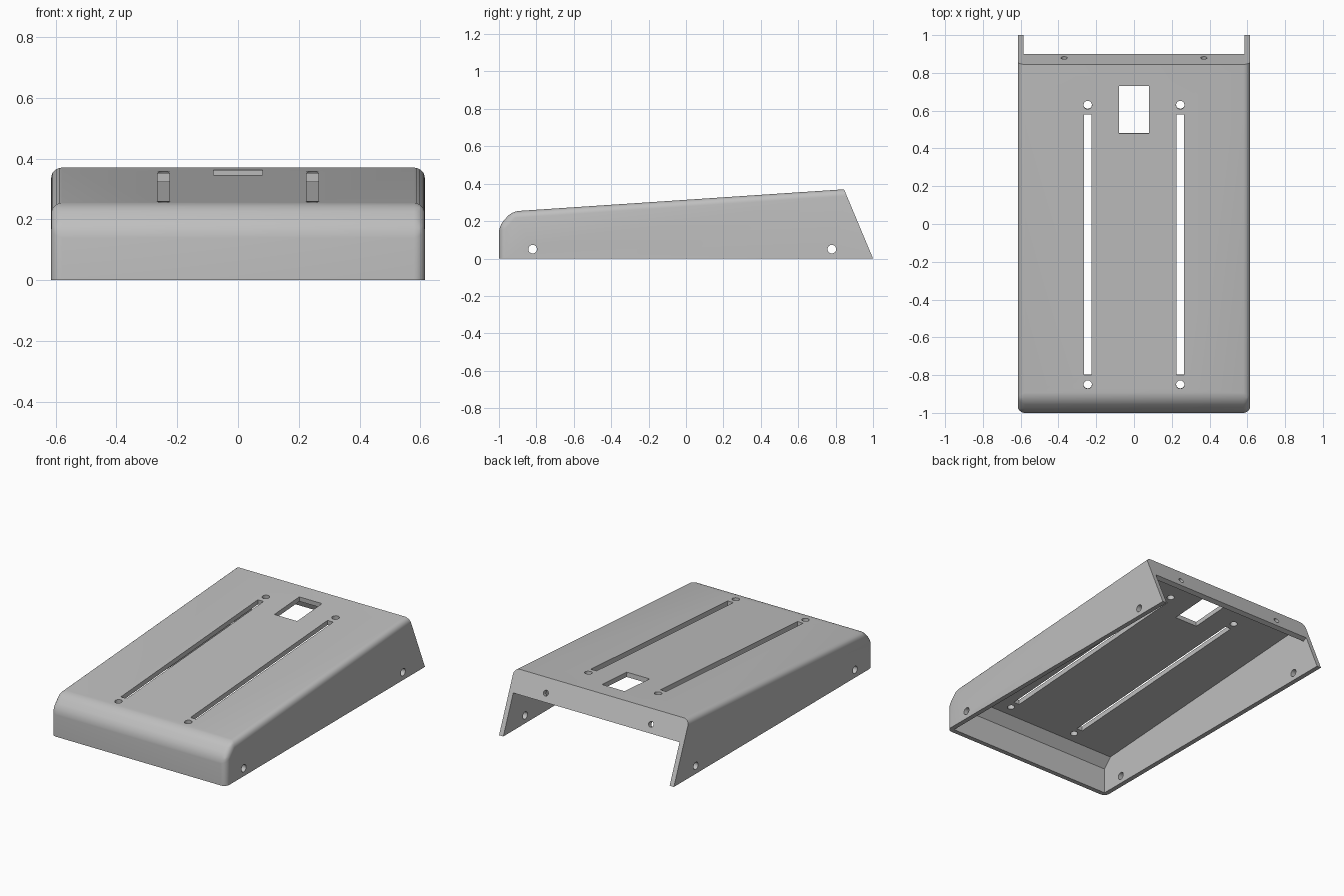
import bpy, bmesh, math
from mathutils import Matrix

cube = bpy.data.objects.get("Cube")
if cube:
    bpy.data.objects.remove(cube, do_unlink=True)

# Plain sheet metal grey
grey = bpy.data.materials.new("sheet metal grey")
grey.use_nodes = True
colour = (0.52, 0.52, 0.52, 1)
grey.diffuse_color = colour
grey.node_tree.nodes["Principled BSDF"].inputs["Base Color"].default_value = colour

HALF_WIDTH, WALL = 0.615, 0.03
TOP_TILT = math.atan2(0.12, 1.77)
BACK_TILT = math.atan2(0.155, 0.37)


def finish(name, bm):
    bmesh.ops.recalc_face_normals(bm, faces=bm.faces[:])
    mesh = bpy.data.meshes.new(name)
    bm.to_mesh(mesh)
    bm.free()
    mesh.materials.append(grey)
    obj = bpy.data.objects.new(name, mesh)
    bpy.context.collection.objects.link(obj)
    return obj


def prism(profile, half):
    """Extrude a (y, z) profile across the width."""
    bm = bmesh.new()
    face = bm.faces.new([bm.verts.new((-half, y, z)) for y, z in profile])
    out = bmesh.ops.extrude_face_region(bm, geom=[face])
    moved = [v for v in out["geom"] if isinstance(v, bmesh.types.BMVert)]
    bmesh.ops.translate(bm, verts=moved, vec=(2 * half, 0, 0))
    bmesh.ops.recalc_face_normals(bm, faces=bm.faces[:])
    return bm


def round_bends(bm, radius, back_y):
    """Round every bend except the bottom rim and the back edges."""
    edges = []
    for e in bm.edges:
        a, b = (v.co for v in e.verts)
        if (a.z + b.z) / 2 > 0.05 and (a.y + b.y) / 2 < back_y:
            edges.append(e)
    bmesh.ops.bevel(bm, geom=edges, offset=radius, segments=6,
                    profile=0.5, affect='EDGES')


def cutter(bm, location, rotation):
    bm.transform(Matrix.Translation(location) @ rotation)
    return finish("cutter", bm)


def hole(location, radius, rotation):
    bm = bmesh.new()
    bmesh.ops.create_cone(bm, cap_ends=True, segments=32, radius1=radius,
                          radius2=radius, depth=0.12)
    return cutter(bm, location, rotation)


def window(x, y0, y1, width):
    bm = bmesh.new()
    bmesh.ops.create_cube(bm, size=1)
    bm.transform(Matrix.Diagonal((width, y1 - y0, 0.12, 1)))
    y = (y0 + y1) / 2
    return cutter(bm, (x, y, top_z(y)), tilt_top)


def top_z(y):
    return 0.298 + y * math.tan(TOP_TILT) + 0.015


tilt_top = Matrix.Rotation(TOP_TILT, 4, 'X')
tilt_back = Matrix.Rotation(math.pi / 2 - BACK_TILT, 4, 'X').inverted()
sideways = Matrix.Rotation(math.pi / 2, 4, 'Y')

# Outer body: wedge with a sloped top and folded front lip
bm = prism([(-1, 0), (-1, 0.175), (-0.93, 0.252), (0.845, 0.37), (1, 0)], HALF_WIDTH)
round_bends(bm, 0.036, 0.845)
cover = finish("sheet_metal_cover", bm)

# Hollow interior, leaving the short rear flange and open below it
bm = prism([(-1 + WALL, -0.1), (-1 + WALL, 0.163), (-0.916, 0.222),
            (0.825, 0.339), (0.872, 0.227), (1.1, 0.322), (1.1, -0.1)],
           HALF_WIDTH - WALL)
cutters = [finish("cutter", bm)]

# Rectangular opening, long slots and their end holes
cutters.append(window(0, 0.48, 0.73, 0.16))
for side in (-1, 1):
    x = side * 0.245
    cutters.append(window(x, -0.8, 0.58, 0.04))
    for y in (-0.85, 0.63):
        cutters.append(hole((x, y, top_z(y)), 0.022, tilt_top))
    # Rear flange screw hole
    cutters.append(hole((side * 0.37, 0.867, 0.282), 0.017, tilt_back))
    # Side wall screw holes
    for y in (-0.82, -0.02, 0.78):
        cutters.append(hole((side * 0.6, y, 0.05), 0.023, sideways))

bpy.ops.object.select_all(action='DESELECT')
cover.select_set(True)
bpy.context.view_layer.objects.active = cover
for c in cutters:
    c.hide_render = True
    mod = cover.modifiers.new("cut", 'BOOLEAN')
    mod.operation = 'DIFFERENCE'
    mod.solver = 'EXACT'
    mod.object = c
    bpy.ops.object.modifier_apply(modifier=mod.name)
    bpy.data.objects.remove(c, do_unlink=True)

bpy.ops.object.shade_smooth_by_angle(angle=math.radians(25))
